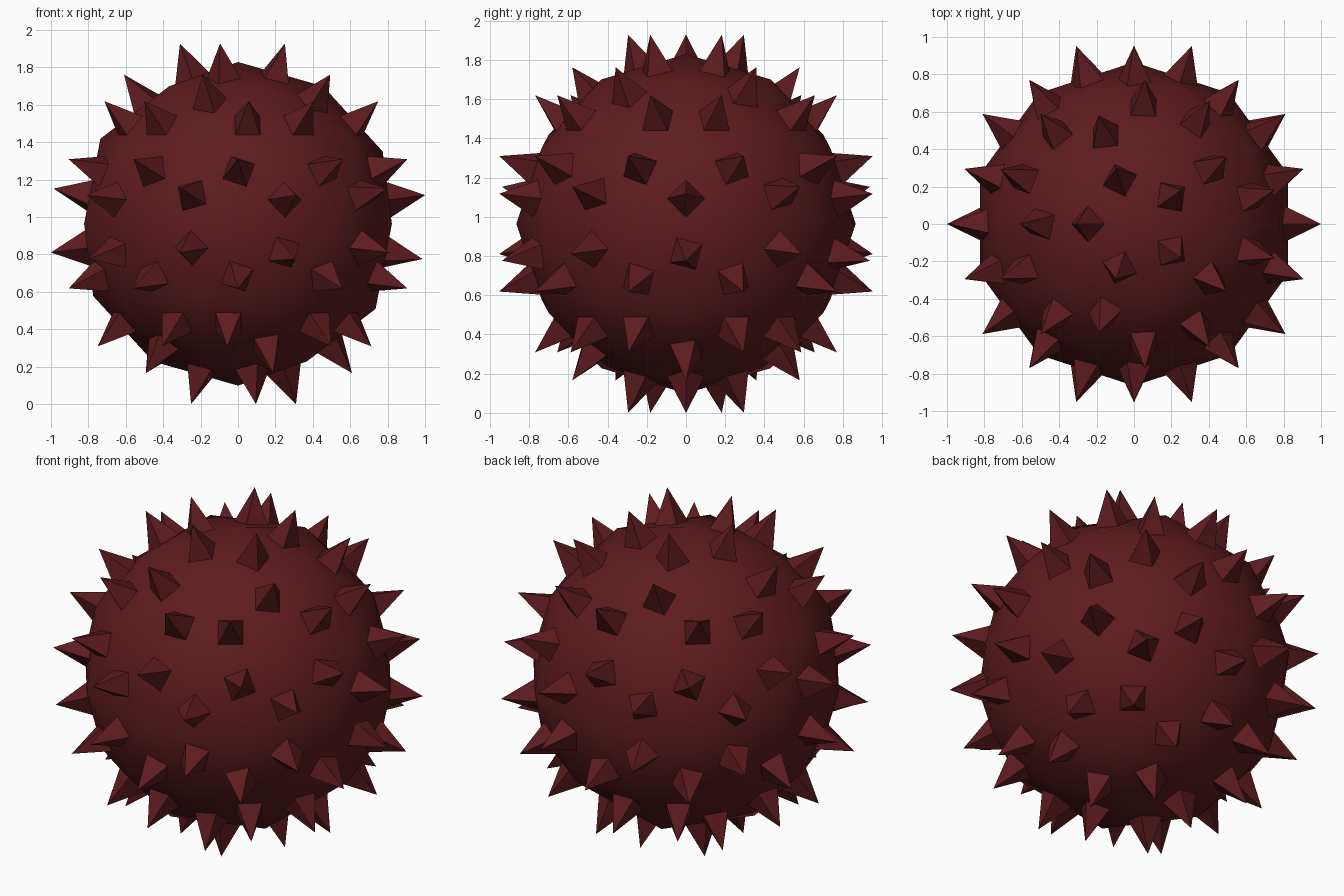
import bpy, bmesh
from mathutils import Matrix, Vector

if "Cube" in bpy.data.objects:
    bpy.data.objects.remove(bpy.data.objects["Cube"])

R, CZ = 0.865, 0.964          # ball radius and centre height
SPIKE_R, SPIKE_H, SINK = 0.095, 0.196, 0.01

mat = bpy.data.materials.new("dark_red")
mat.diffuse_color = (0.11, 0.011, 0.014, 1)
mat.use_nodes = True
mat.node_tree.nodes["Principled BSDF"].inputs["Base Color"].default_value = mat.diffuse_color


def add_object(name, bm):
    mesh = bpy.data.meshes.new(name)
    bm.to_mesh(mesh)
    mesh.materials.append(mat)
    obj = bpy.data.objects.new(name, mesh)
    obj.location.z = CZ
    bpy.context.collection.objects.link(obj)
    return obj


# Ball: 80-face icosphere, smooth shaded
ball = bmesh.new()
bmesh.ops.create_icosphere(ball, subdivisions=2, radius=R)
for f in ball.faces:
    f.smooth = True
ball.normal_update()


def spike_axis(face):
    """Edge direction that the square spike base lines up with."""
    c, n = face.calc_center_median(), face.normal
    corner = [v for v in face.verts if len(v.link_edges) == 5]
    side = c - corner[0].co if corner else n.cross(Vector((0, 0, 1)))
    edge = max(face.edges,
               key=lambda e: ((e.verts[0].co + e.verts[1].co) / 2 - c).dot(side))
    return (edge.verts[1].co - edge.verts[0].co).normalized()


# Spikes: one four-sided pyramid standing on every face of the ball
spikes = bmesh.new()
for face in ball.faces:
    n, x = face.normal, spike_axis(face)
    frame = Matrix((x, n.cross(x), n)).transposed().to_4x4()
    middle = face.calc_center_median() + n * (SPIKE_H - SINK) / 2
    slope = SPIKE_R / SPIKE_H
    bmesh.ops.create_cone(spikes, cap_ends=True, segments=4,
                          radius1=slope * (SPIKE_H + SINK), radius2=0,
                          depth=SPIKE_H + SINK,
                          matrix=Matrix.Translation(middle) @ frame)
bmesh.ops.remove_doubles(spikes, verts=spikes.verts, dist=1e-5)

add_object("ball", ball)
add_object("spikes", spikes)
ball.free()
spikes.free()
